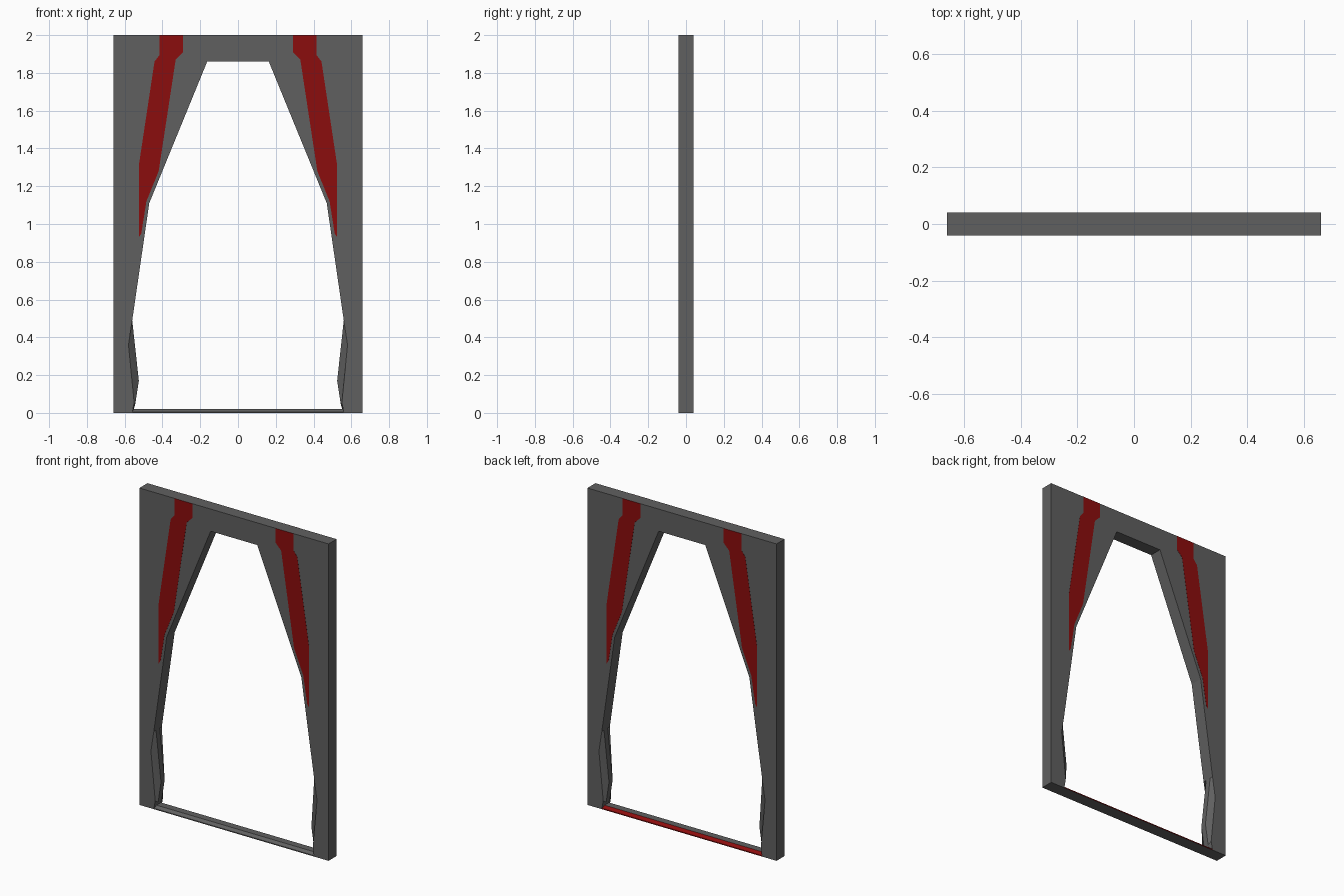
import bpy, bmesh

if "Cube" in bpy.data.objects:
    bpy.data.objects.remove(bpy.data.objects["Cube"])


def material(name, rgb):
    m = bpy.data.materials.new(name)
    m.diffuse_color = (*rgb, 1)
    m.use_nodes = True
    m.node_tree.nodes["Principled BSDF"].inputs["Base Color"].default_value = m.diffuse_color
    return m


GREY = material("dark_grey", (0.117, 0.117, 0.117))
RED = material("dark_red", (0.26, 0.004, 0.004))


def finish(bm, name, *mats):
    bmesh.ops.recalc_face_normals(bm, faces=bm.faces)
    me = bpy.data.meshes.new(name)
    bm.to_mesh(me)
    bm.free()
    for m in mats:
        me.materials.append(m)
    ob = bpy.data.objects.new(name, me)
    bpy.context.collection.objects.link(ob)
    return ob


def loft(layers, name, *mats):
    """Join closed rings of equal length and cap both ends."""
    bm = bmesh.new()
    rings = [[bm.verts.new(p) for p in ring] for ring in layers]
    for a, b in zip(rings, rings[1:]):
        for i in range(len(a)):
            j = (i + 1) % len(a)
            bm.faces.new((a[i], a[j], b[j], b[i]))
    caps = [bm.faces.new(rings[0]), bm.faces.new(rings[-1])]
    bm.normal_update()
    bmesh.ops.triangulate(bm, faces=caps)
    return finish(bm, name, *mats)


# Door frame: the jamb's lower part swells inward in the middle of its depth
upper = [(0.56, 0.49), (0.47, 1.11), (0.163, 1.86)]
face_edge = [(0.56, 0), (0.55, 0.055), (0.58, 0.36)] + upper
ridge = [(0.56, 0), (0.545, 0.04), (0.525, 0.17)] + upper


def frame_ring(y, inner):
    pts = [(0.66, 0), (0.66, 2), (-0.66, 2), (-0.66, 0)]
    pts += [(-x, z) for x, z in inner] + inner[::-1]
    return [(x, y, z) for x, z in pts]


loft([frame_ring(-0.04, face_edge), frame_ring(-0.018, ridge),
      frame_ring(0.018, ridge), frame_ring(0.04, face_edge)], "door_frame", GREY)

# Painted stripes on both faces, mirrored left and right
stripe = [(0.415, 2), (0.29, 2), (0.29, 1.91), (0.33, 1.87), (0.42, 1.28),
          (0.485, 1.12), (0.512, 0.95), (0.525, 0.93), (0.525, 1.31),
          (0.442, 1.86), (0.415, 1.895)]
for side, sx in (("left", -1), ("right", 1)):
    for face, y in (("front", -0.04), ("back", 0.04)):
        loft([[(sx * x, y + d, z) for x, z in stripe] for d in (-0.001, 0.001)],
             f"stripe_{face}_{side}", RED)

# Threshold: low bar with sloped edges, the back slope is red
section = [(-0.04, 0), (-0.04, 0.006), (-0.022, 0.02), (0.022, 0.02),
           (0.04, 0.006), (0.04, 0)]
sill = loft([[(x, y, z) for y, z in section] for x in (-0.56, 0.56)],
            "threshold", GREY, RED)
for p in sill.data.polygons:
    if p.normal.y > 0.3:
        p.material_index = 1
